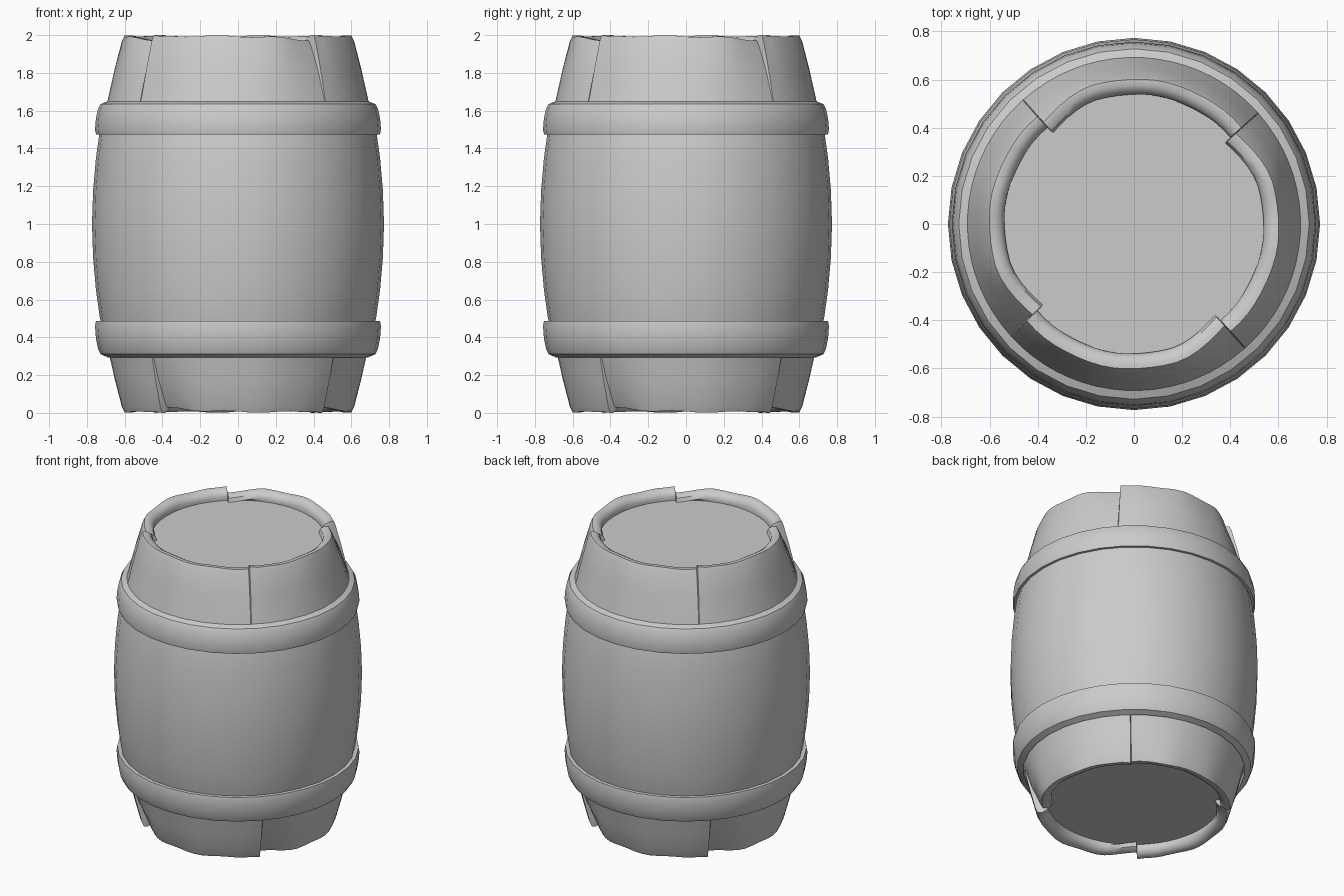
import bpy, bmesh
from math import sin, cos, radians, pi

if "Cube" in bpy.data.objects:
    bpy.data.objects.remove(bpy.data.objects["Cube"])

STEP = -48  # azimuth of the first stave overlap; repeats every 90 degrees


def revolve(name, profile, angles, deform=None, cap=False, closed=False):
    """Sweep an (r, z) profile through the angles; deform may shift each point."""
    bm = bmesh.new()
    rings = []
    for a in angles:
        ring = []
        for r, z in profile:
            if deform:
                r, z = deform(r, z, a)
            ring.append(bm.verts.new((r * cos(radians(a)), r * sin(radians(a)), z)))
        rings.append(ring)
    n = len(profile)
    for i, ring in enumerate(rings):
        nxt = rings[(i + 1) % len(rings)]
        for j in range(n if closed else n - 1):
            k = (j + 1) % n
            bm.faces.new((ring[j], nxt[j], nxt[k], ring[k]))
    if cap:
        bm.faces.new([ring[-1] for ring in rings])
    mesh = bpy.data.meshes.new(name)
    bm.to_mesh(mesh)
    bm.free()
    obj = bpy.data.objects.new(name, mesh)
    bpy.context.collection.objects.link(obj)
    bpy.ops.object.select_all(action='DESELECT')
    obj.select_set(True)
    bpy.context.view_layer.objects.active = obj
    bpy.ops.object.shade_smooth_by_angle(angle=radians(35))
    return obj


def worn(r, z, a):
    """Stave steps at four places plus a chipped, wavy rim, fading to the hoop."""
    t = (a - STEP) % 90
    f = max(0, (z - 1.64) / 0.36)
    if r < 0.545 and z < 1.95:
        return r, z
    dent = max(0, (t - 66) / 24) ** 1.3
    wave = 0.5 + 0.5 * sin(radians(a * 8)) * cos(radians(a * 4 + 30))
    r -= f * (0.035 * dent + 0.006 * wave)
    if z > 1.95:
        z -= 0.018 * dent + 0.016 * wave * (t > 4)
    return r, z


def flip(obj):
    """Turn a top part over to make the matching bottom part."""
    obj.rotation_euler = (0, pi, 0)
    obj.location.z = 2


even = [i * 11.25 for i in range(32)]
fine = [STEP + 90 * q + t for q in range(4) for t in [i * 5 for i in range(18)] + [89.6]]

# Bulging middle of the barrel
revolve("barrel_body", [(0.705, 0.40), (0.731, 0.5), (0.752, 0.65), (0.767, 0.82), (0.773, 1.0),
                        (0.767, 1.18), (0.752, 1.35), (0.731, 1.5), (0.705, 1.60)], even)

# Tapered ends with rolled worn rims and recessed heads
collar = [(0.712, 1.57), (0.694, 1.64), (0.655, 1.82), (0.618, 1.97), (0.604, 2.0),
          (0.578, 2.0), (0.553, 1.985), (0.541, 1.96), (0.54, 1.93)]
# Rounded hoops
hoop = [(0.70, 1.475), (0.752, 1.475), (0.757, 1.50), (0.752, 1.56),
        (0.741, 1.61), (0.728, 1.635), (0.69, 1.65)]
for end in ("top", "bottom"):
    parts = [revolve(end + "_end", collar, fine, worn, cap=True)]
    grow = [(r, z if end == "top" else 1.705 - (1.645 - z) * 1.1 - (0.005)) for r, z in hoop]
    parts.append(revolve(end + "_hoop", grow, even, closed=True))
    if end == "bottom":
        for p in parts:
            flip(p)
